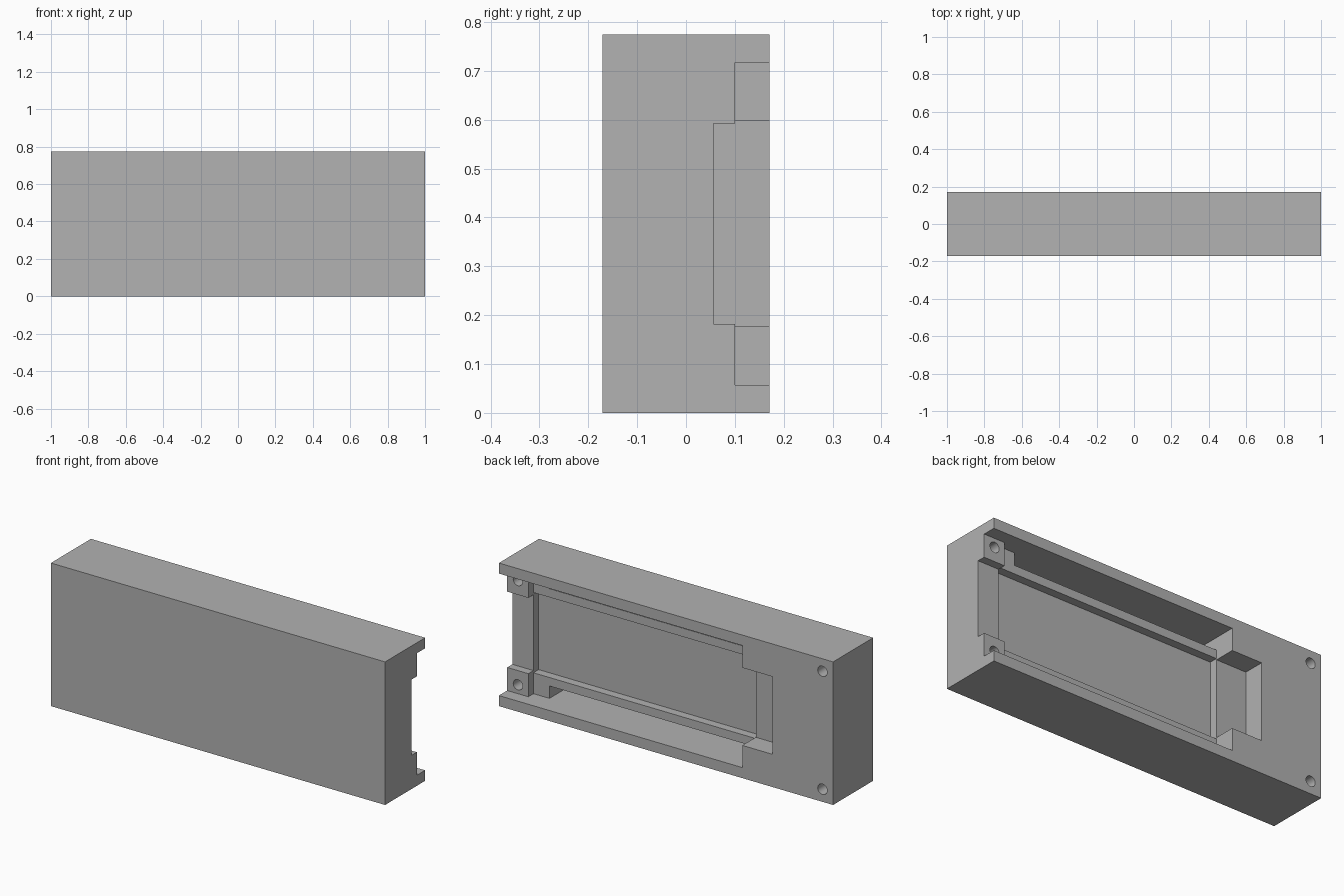
import bpy
import math

if "Cube" in bpy.data.objects:
    bpy.data.objects.remove(bpy.data.objects["Cube"], do_unlink=True)

HEIGHT, BACK = 0.774, 0.171
MID = HEIGHT / 2
OUT = 0.3  # cutters reach past the back face

grey = bpy.data.materials.new("plain_grey")
grey.use_nodes = True
colour = (0.445, 0.445, 0.445, 1)
grey.diffuse_color = colour
grey.node_tree.nodes["Principled BSDF"].inputs["Base Color"].default_value = colour


def box(name, x0, x1, y0, y1, z0, z1):
    """Axis-aligned box between two corners."""
    bpy.ops.mesh.primitive_cube_add(size=1)
    ob = bpy.context.object
    ob.name = name
    for v in ob.data.vertices:
        v.co = (x0 if v.co.x < 0 else x1,
                y0 if v.co.y < 0 else y1,
                z0 if v.co.z < 0 else z1)
    return ob


def cut(target, cutter):
    """Subtract the cutter and remove it."""
    mod = target.modifiers.new("cut", "BOOLEAN")
    mod.operation = "DIFFERENCE"
    mod.solver = "EXACT"
    mod.object = cutter
    bpy.context.view_layer.objects.active = target
    bpy.ops.object.modifier_apply(modifier=mod.name)
    bpy.data.objects.remove(cutter, do_unlink=True)


def recess(x0, x1, floor, half):
    """Pocket centred on the mid height, cut in from the back."""
    cut(body, box("cutter", x0, x1, floor, OUT, MID - half, MID + half))


body = box("case_half", -1, 1, -BACK, BACK, 0, HEIGHT)

END, BLOCK, FLOOR = -0.457, 0.874, 0.056
recess(END, 1.1, 0.10, 0.33)         # open tray down to the corner block tops
recess(END, BLOCK, FLOOR, 0.33)      # main tray floor
recess(BLOCK - 0.1, 1.1, FLOOR, 0.205)  # gap between the corner blocks
recess(-0.637, END + 0.1, FLOOR, 0.21)  # narrow extension
recess(END, BLOCK, 0.011, 0.217)     # deep central bed

# Deep side grooves along the top and bottom of the tray
for inner, outer in ((-0.263, -0.33), (0.263, 0.33)):
    z0, z1 = sorted((MID + inner, MID + outer))
    cut(body, box("cutter", END, 0.778, -0.10, OUT, z0, z1))

# Screw holes: one pair in the corner blocks, one in the solid end
for x, offset, bottom in ((0.936, 0.282, -0.06), (-0.936, 0.319, -0.06)):
    for side in (-1, 1):
        bpy.ops.mesh.primitive_cylinder_add(
            vertices=32, radius=0.028, depth=OUT - bottom,
            location=(x, (OUT + bottom) / 2, MID + side * offset),
            rotation=(math.pi / 2, 0, 0))
        cut(body, bpy.context.object)

body.data.materials.clear()
body.data.materials.append(grey)
bpy.ops.object.select_all(action="DESELECT")
body.select_set(True)
bpy.context.view_layer.objects.active = body
bpy.ops.object.shade_smooth_by_angle(angle=math.radians(30))
